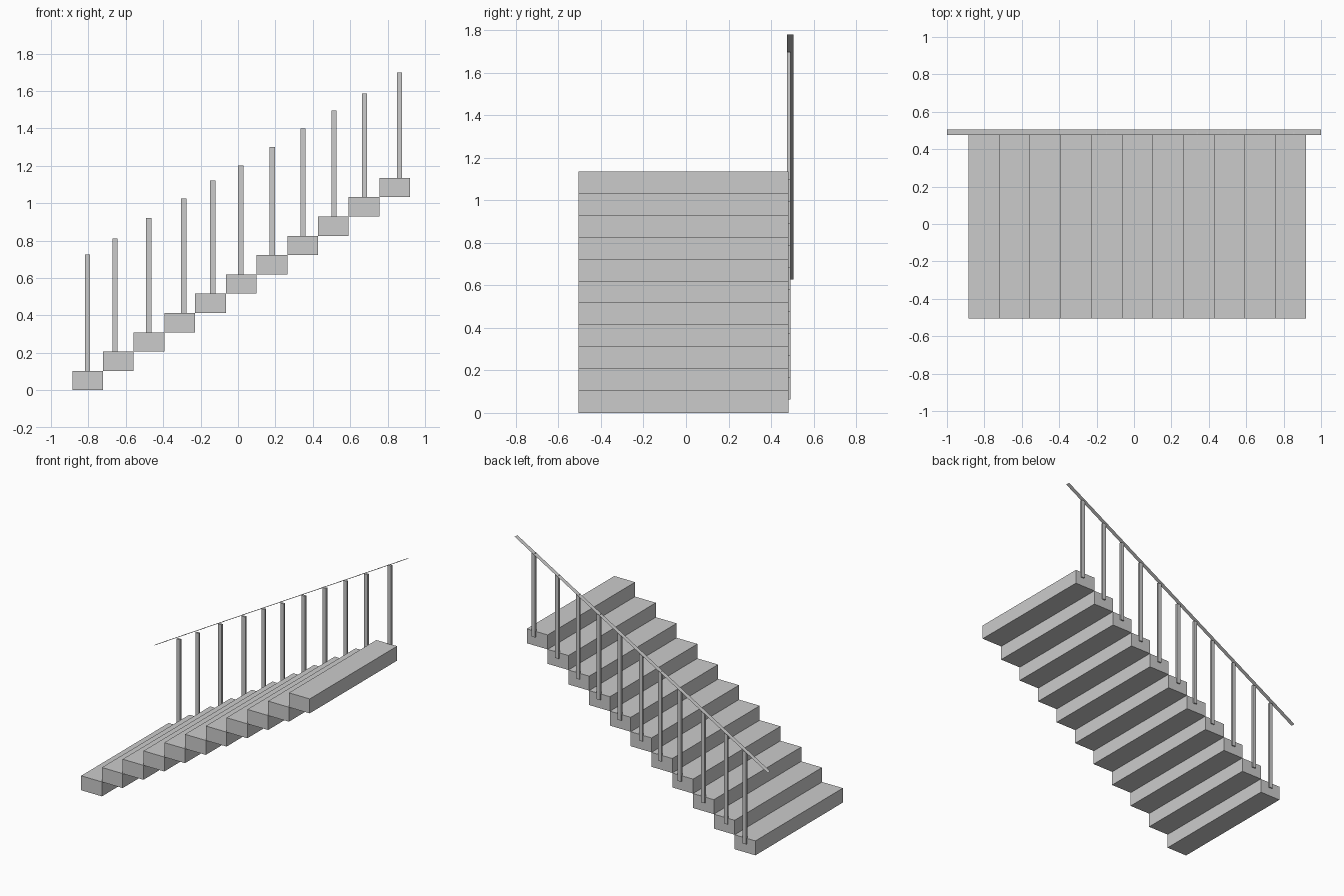
import bpy

if "Cube" in bpy.data.objects:
    bpy.data.objects.remove(bpy.data.objects["Cube"])


def mesh_object(name, verts, faces):
    mesh = bpy.data.meshes.new(name)
    mesh.from_pydata(verts, [], faces)
    obj = bpy.data.objects.new(name, mesh)
    bpy.context.collection.objects.link(obj)
    return obj


def box(name, x0, x1, y0, y1, z0, z1):
    verts = [(x, y, z) for z in (z0, z1) for x, y in ((x0, y0), (x1, y0), (x1, y1), (x0, y1))]
    faces = [(3, 2, 1, 0), (4, 5, 6, 7), (0, 1, 5, 4), (1, 2, 6, 5), (2, 3, 7, 6), (3, 0, 4, 7)]
    return mesh_object(name, verts, faces)


COUNT = 11
X0, RUN, RISE = -0.886, 0.1642, 0.1032

# Block steps, each one rise thick
for i in range(COUNT):
    x = X0 + i * RUN
    box(f"step_{i + 1}", x, x + RUN, -0.505, 0.482, i * RISE, (i + 1) * RISE)

# Balusters set on the rear ends of the steps, unevenly spaced
posts = [(-0.805, 0.725), (-0.657, 0.81), (-0.477, 0.92), (-0.29, 1.025),
         (-0.135, 1.12), (0.015, 1.20), (0.183, 1.30), (0.348, 1.40),
         (0.513, 1.495), (0.676, 1.587), (0.863, 1.698)]
for i, (x, top) in enumerate(posts):
    box(f"baluster_{i + 1}", x - 0.014, x + 0.014, 0.476, 0.491,
        (i + 1) * RISE - 0.04, top)

# Handrail: a flat sloping strip without thickness
mesh_object("handrail",
            [(-1, 0.475, 0.627), (1, 0.475, 1.78), (1, 0.505, 1.78), (-1, 0.505, 0.627)],
            [(0, 1, 2, 3)])
